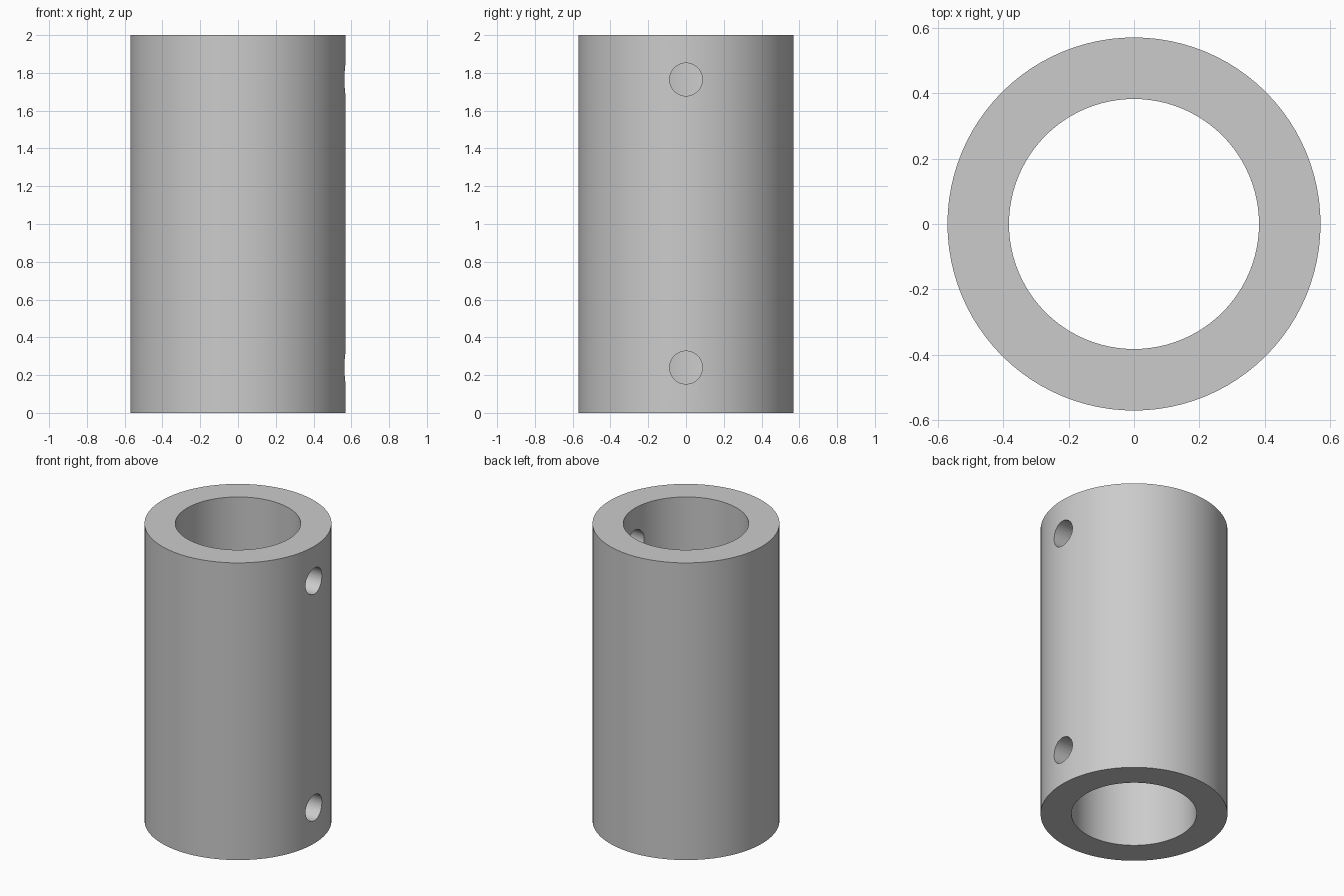
import bpy
import math

HEIGHT, OUTER, BORE = 2.0, 0.57, 0.382
HOLE_RADIUS, HOLE_HEIGHTS = 0.087, (0.24, 1.765)

default = bpy.data.objects.get("Cube")
if default:
    bpy.data.objects.remove(default, do_unlink=True)

# Plain grey metal
grey = bpy.data.materials.new("plain_grey")
grey.use_nodes = True
colour = (0.6, 0.6, 0.6, 1)
grey.diffuse_color = colour
grey.node_tree.nodes["Principled BSDF"].inputs["Base Color"].default_value = colour


def cylinder(name, radius, depth, location, sides, rotation=(0, 0, 0)):
    bpy.ops.mesh.primitive_cylinder_add(vertices=sides, radius=radius, depth=depth,
                                        location=location, rotation=rotation)
    obj = bpy.context.object
    obj.name = name
    obj.data.materials.append(grey)
    return obj


def cut(target, cutter):
    cutter.hide_render = True
    mod = target.modifiers.new("cut", "BOOLEAN")
    mod.operation, mod.solver, mod.object = "DIFFERENCE", "EXACT", cutter
    bpy.ops.object.select_all(action="DESELECT")
    bpy.context.view_layer.objects.active = target
    target.select_set(True)
    bpy.ops.object.modifier_apply(modifier=mod.name)
    bpy.data.objects.remove(cutter, do_unlink=True)


# Thick-walled sleeve
sleeve = cylinder("sleeve", OUTER, HEIGHT, (0, 0, HEIGHT / 2), 96)
cut(sleeve, cylinder("bore_cutter", BORE, HEIGHT * 1.2, (0, 0, HEIGHT / 2), 96))

# Screw holes through the left wall only
for z in HOLE_HEIGHTS:
    middle = (OUTER + BORE) / 2
    cut(sleeve, cylinder("hole_cutter", HOLE_RADIUS, 0.4, (middle, 0, z), 48,
                         (0, math.pi / 2, 0)))

# Smooth walls with crisp rims
bpy.ops.object.select_all(action="DESELECT")
sleeve.select_set(True)
bpy.context.view_layer.objects.active = sleeve
bpy.ops.object.shade_smooth_by_angle(angle=math.radians(30))
